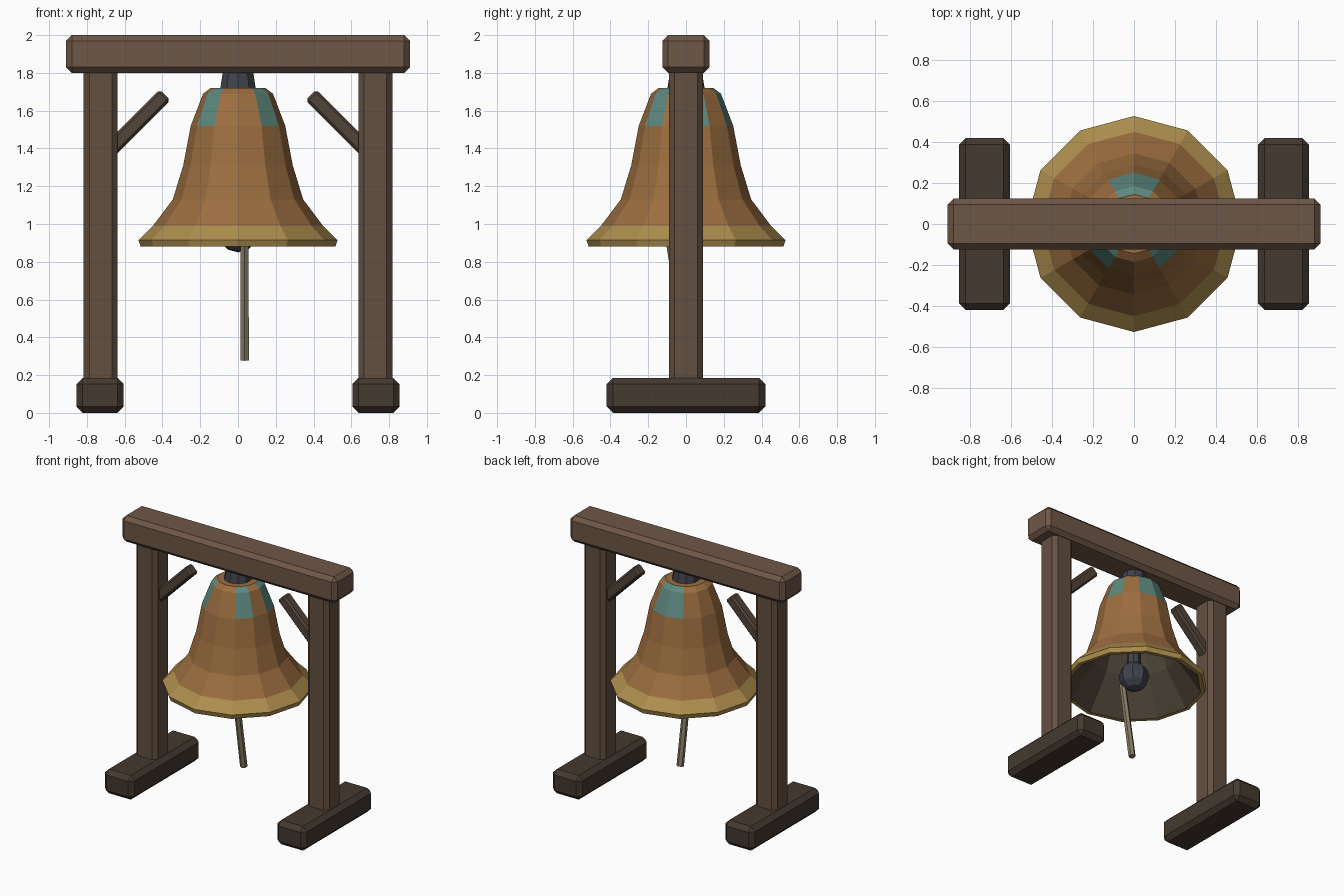
import bpy, bmesh
from math import cos, sin, pi, radians
from mathutils import Vector, Matrix

if "Cube" in bpy.data.objects:
    bpy.data.objects.remove(bpy.data.objects["Cube"])


def mat(name, r, g, b):
    m = bpy.data.materials.new(name)
    m.diffuse_color = (r, g, b, 1)
    m.use_nodes = True
    m.node_tree.nodes["Principled BSDF"].inputs["Base Color"].default_value = m.diffuse_color
    return m


BEAM = mat("beam_wood", 0.155, 0.095, 0.062)
POST = mat("post_wood", 0.125, 0.08, 0.053)
BRACE = mat("brace_wood", 0.085, 0.058, 0.04)
FOOT = mat("foot_wood", 0.058, 0.041, 0.029)
BRONZE = mat("bronze", 0.33, 0.155, 0.05)
GOLD = mat("lip_gold", 0.42, 0.27, 0.075)
PATINA = mat("patina", 0.11, 0.25, 0.21)
INNER = mat("bell_inside", 0.075, 0.058, 0.038)
IRON = mat("iron", 0.05, 0.056, 0.07)
ROPE = mat("rope", 0.25, 0.2, 0.125)


def finish(bm, name, *mats):
    me = bpy.data.meshes.new(name)
    bmesh.ops.recalc_face_normals(bm, faces=bm.faces)
    bm.to_mesh(me)
    bm.free()
    for m in mats:
        me.materials.append(m)
    ob = bpy.data.objects.new(name, me)
    bpy.context.collection.objects.link(ob)
    return ob


def timber(name, loc, size, chamfer, m, tilt=0):
    """Box with flat chamfered edges, tilted about y."""
    bm = bmesh.new()
    bmesh.ops.create_cube(bm, size=1, matrix=Matrix.Diagonal((*size, 1)))
    bmesh.ops.bevel(bm, geom=bm.edges[:], offset=chamfer, segments=1, affect='EDGES')
    bm.transform(Matrix.Translation(loc) @ Matrix.Rotation(tilt, 4, 'Y'))
    return finish(bm, name, m)


def rod(name, a, b, r1, r2, sides, m):
    """Tapered rod from a to b."""
    a, b = Vector(a), Vector(b)
    bm = bmesh.new()
    bmesh.ops.create_cone(bm, cap_ends=True, segments=sides, radius1=r1, radius2=r2,
                          depth=(b - a).length)
    rot = Vector((0, 0, 1)).rotation_difference(b - a).to_matrix().to_4x4()
    bm.transform(Matrix.Translation((a + b) / 2) @ rot)
    return finish(bm, name, m)


# Frame
timber("top_beam", (0, 0, 1.9), (1.82, 0.25, 0.2), 0.03, BEAM)
for side, s in (("left", -1), ("right", 1)):
    timber(side + "_post", (s * 0.727, 0, 0.98), (0.18, 0.18, 1.7), 0.03, POST)
    timber(side + "_foot", (s * 0.73, 0, 0.0925), (0.25, 0.84, 0.185), 0.033, FOOT)
    timber(side + "_brace", (s * 0.545, 0, 1.525), (0.08, 0.08, 0.45), 0.014, BRACE,
           tilt=-s * radians(45))

# Bell: 12-sided closed shell, outside profile then inside profile
SIDES = 12
outer = [(0.145, 1.72), (0.185, 1.69), (0.25, 1.52), (0.29, 1.31), (0.345, 1.13),
         (0.45, 0.99), (0.527, 0.915), (0.515, 0.88)]
inner = [(0.485, 0.88), (0.41, 0.99), (0.305, 1.14), (0.25, 1.31), (0.21, 1.51), (0.13, 1.66)]
bm = bmesh.new()
rings = [[bm.verts.new((r * cos(2 * pi * i / SIDES), r * sin(2 * pi * i / SIDES), z))
          for i in range(SIDES)] for r, z in outer + inner]
PATINA_FACES = {0, 2, 3, 7, 10}
for k in range(len(rings) - 1):
    for i in range(SIDES):
        j = (i + 1) % SIDES
        f = bm.faces.new((rings[k][i], rings[k][j], rings[k + 1][j], rings[k + 1][i]))
        if k < 2:
            f.material_index = 2 if i in PATINA_FACES else 0
        elif k < 5:
            f.material_index = 0
        else:
            f.material_index = 1 if k < 8 else 3
bm.faces.new(rings[0])
bm.faces.new(rings[-1]).material_index = 3
finish(bm, "bell", BRONZE, GOLD, PATINA, INNER)

# Iron hanger, clapper and pull rope
rod("hanger", (0, 0, 1.71), (0, 0, 1.82), 0.1, 0.082, 10, IRON)
rod("clapper_rod", (0, 0, 1.67), (0, 0, 0.98), 0.035, 0.055, 8, IRON)
bm = bmesh.new()
bmesh.ops.create_uvsphere(bm, u_segments=8, v_segments=6, radius=0.11,
                          matrix=Matrix.Translation((0, 0, 0.96)))
finish(bm, "clapper_ball", IRON)
rod("pull_rope", (0.035, 0.02, 0.28), (0.035, -0.085, 0.92), 0.026, 0.024, 6, ROPE)
